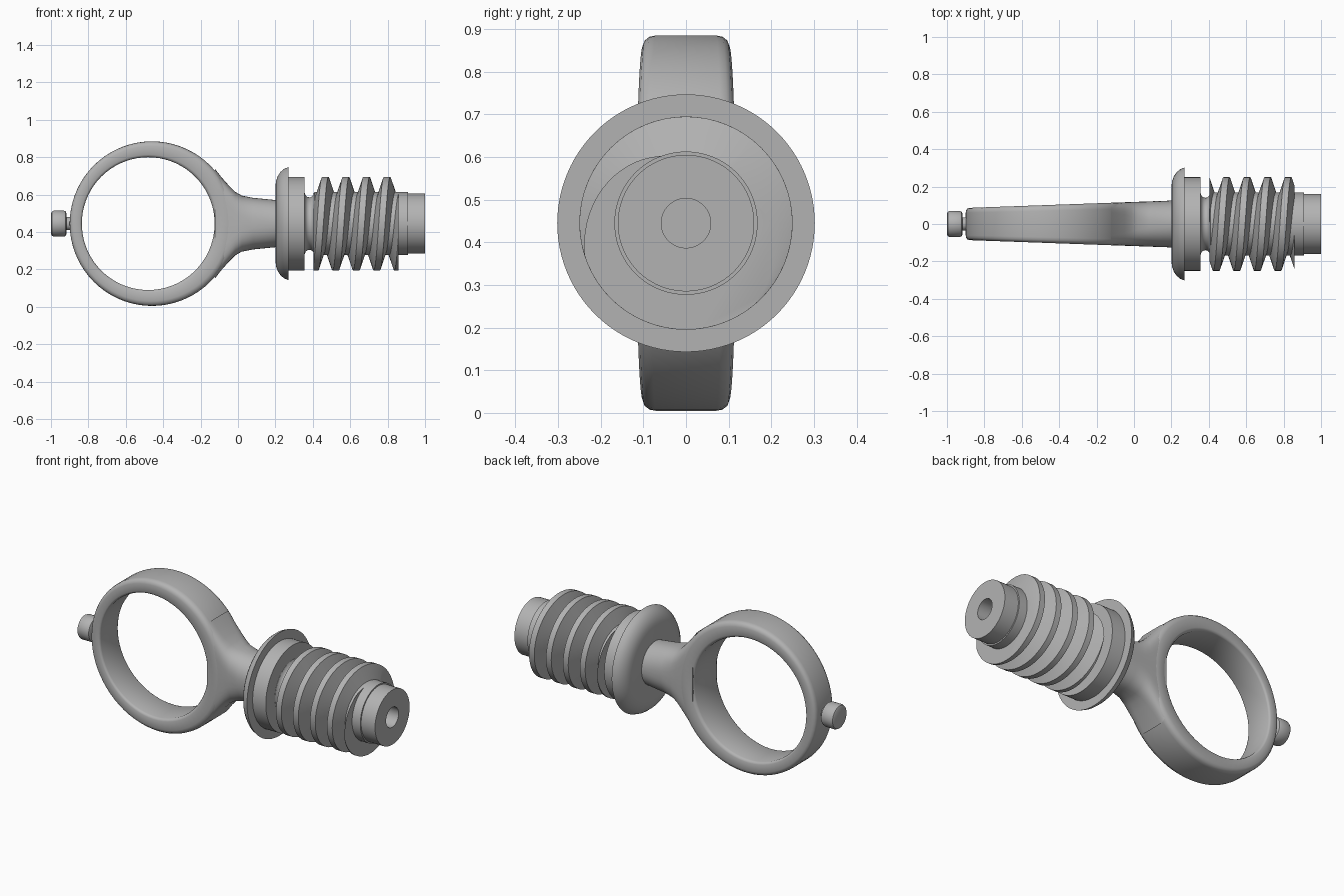
import bpy
import bmesh
from math import sin, cos, pi, tau, copysign

cube = bpy.data.objects.get("Cube")
if cube:
    bpy.data.objects.remove(cube)

AXIS_Z = 0.445

grey = bpy.data.materials.new("plain grey")
grey.use_nodes = True
grey.diffuse_color = (0.45, 0.45, 0.45, 1)
grey.node_tree.nodes["Principled BSDF"].inputs["Base Color"].default_value = grey.diffuse_color


def skin(name, sections, loop=False, clip=None, angle=35):
    """Join closed cross-sections into a surface; cap the ends unless looped."""
    bm = bmesh.new()
    rows = [[bm.verts.new(p) for p in s] for s in sections]
    n = len(rows[0])
    pairs = list(zip(rows, rows[1:])) + ([(rows[-1], rows[0])] if loop else [])
    for a, b in pairs:
        for i in range(n):
            j = (i + 1) % n
            bm.faces.new((a[i], a[j], b[j], b[i]))
    if not loop:
        bm.faces.new(rows[0])
        bm.faces.new(rows[-1])
    bmesh.ops.remove_doubles(bm, verts=bm.verts, dist=0.0001)
    # Trim flat at both x limits
    for x, side in zip(clip or (), (-1, 1)):
        geom = bm.verts[:] + bm.edges[:] + bm.faces[:]
        bmesh.ops.bisect_plane(bm, geom=geom, plane_co=(x, 0, 0),
                               plane_no=(side, 0, 0), clear_outer=True)
        rim = [e for e in bm.edges if e.is_boundary]
        bmesh.ops.holes_fill(bm, edges=rim, sides=0)
    bmesh.ops.recalc_face_normals(bm, faces=bm.faces)
    mesh = bpy.data.meshes.new(name)
    bm.to_mesh(mesh)
    bm.free()
    mesh.materials.append(grey)
    ob = bpy.data.objects.new(name, mesh)
    bpy.context.collection.objects.link(ob)
    bpy.ops.object.select_all(action='DESELECT')
    ob.select_set(True)
    bpy.context.view_layer.objects.active = ob
    bpy.ops.object.shade_smooth_by_angle(angle=angle * pi / 180)
    return ob


def lathe(name, profile, steps=96):
    """Spin (x, radius) points about the long axis."""
    def section(t):
        return [(x, r * sin(t), AXIS_Z + r * cos(t)) for x, r in profile]
    return skin(name, [section(tau * k / steps) for k in range(steps)], loop=True)


def half_width(x):
    return 0.118 + 0.036 * x


# Handle ring: round hole, slightly offset outer circle, rounded rims
def ring_section(a):
    inner = (-0.48 + 0.355 * cos(a), 0.355 * sin(a))
    outer = (-0.46 + 0.44 * cos(a), 0.44 * sin(a))
    rim = [(0, 0.86), (0.05, 0.95), (0.16, 1), (0.7, 1), (0.87, 0.95), (0.97, 0.84), (1, 0.7)]
    points = []
    for side, path in ((1, rim), (-1, rim[::-1])):
        for t, w in path:
            x, z = (p + (q - p) * t for p, q in zip(inner, outer))
            points.append((x, side * w * half_width(x), AXIS_Z + z))
    return points


skin("handle_ring", [ring_section(tau * k / 72) for k in range(72)], loop=True, angle=45)


# Stem: blends from the boxy ring shoulder to a round shaft
def stem_section(x, height, power):
    def bend(v):
        return copysign(abs(v) ** (2 / power), v)
    return [(x, half_width(x) * bend(cos(tau * k / 48)),
             AXIS_Z + height * bend(sin(tau * k / 48))) for k in range(48)]


skin("handle_stem", [stem_section(*s) for s in (
    (-0.123, 0.293, 7), (-0.09, 0.25, 6), (-0.05, 0.205, 5), (-0.015, 0.17, 4),
    (0.02, 0.15, 3), (0.08, 0.138, 2.4), (0.21, 0.125, 2))], angle=45)

# End knob on a thin neck
lathe("end_knob", [(-1, 0), (-1, 0.055), (-0.995, 0.065), (-0.985, 0.07),
                   (-0.932, 0.07), (-0.922, 0.066), (-0.917, 0.055), (-0.917, 0.035),
                   (-0.88, 0.035), (-0.88, 0)], 48)

# Domed flange and collar
lathe("flange", [(0.2, 0), (0.2, 0.2), (0.204, 0.23), (0.213, 0.255), (0.228, 0.277),
                 (0.247, 0.293), (0.27, 0.302), (0.27, 0)])
lathe("collar", [(0.26, 0), (0.26, 0.25), (0.355, 0.25), (0.355, 0)])

# Screw core: grooved neck, shaft, stepped tip and blind hole
lathe("screw_core", [(0.34, 0), (0.34, 0.168), (0.356, 0.165), (0.362, 0.15), (0.372, 0.142),
                     (0.385, 0.14), (0.396, 0.145), (0.404, 0.155), (0.408, 0.168),
                     (0.91, 0.168), (0.91, 0.16), (1, 0.16), (1, 0.058), (0.75, 0.058),
                     (0.75, 0)])

# Helical thread, trimmed flat at both ends
PITCH, STEPS = 0.11, 64
thread_profile = [(-0.048, 0.155), (-0.017, 0.25), (0.017, 0.25), (0.048, 0.155)]


def thread_section(turn):
    t = tau * turn
    return [(0.467 + PITCH * turn + dx, r * sin(t), AXIS_Z + r * cos(t))
            for dx, r in thread_profile]


skin("screw_thread", [thread_section(k / STEPS) for k in range(-STEPS - 16, 4 * STEPS + 17)],
     clip=(0.405, 0.857), angle=30)
